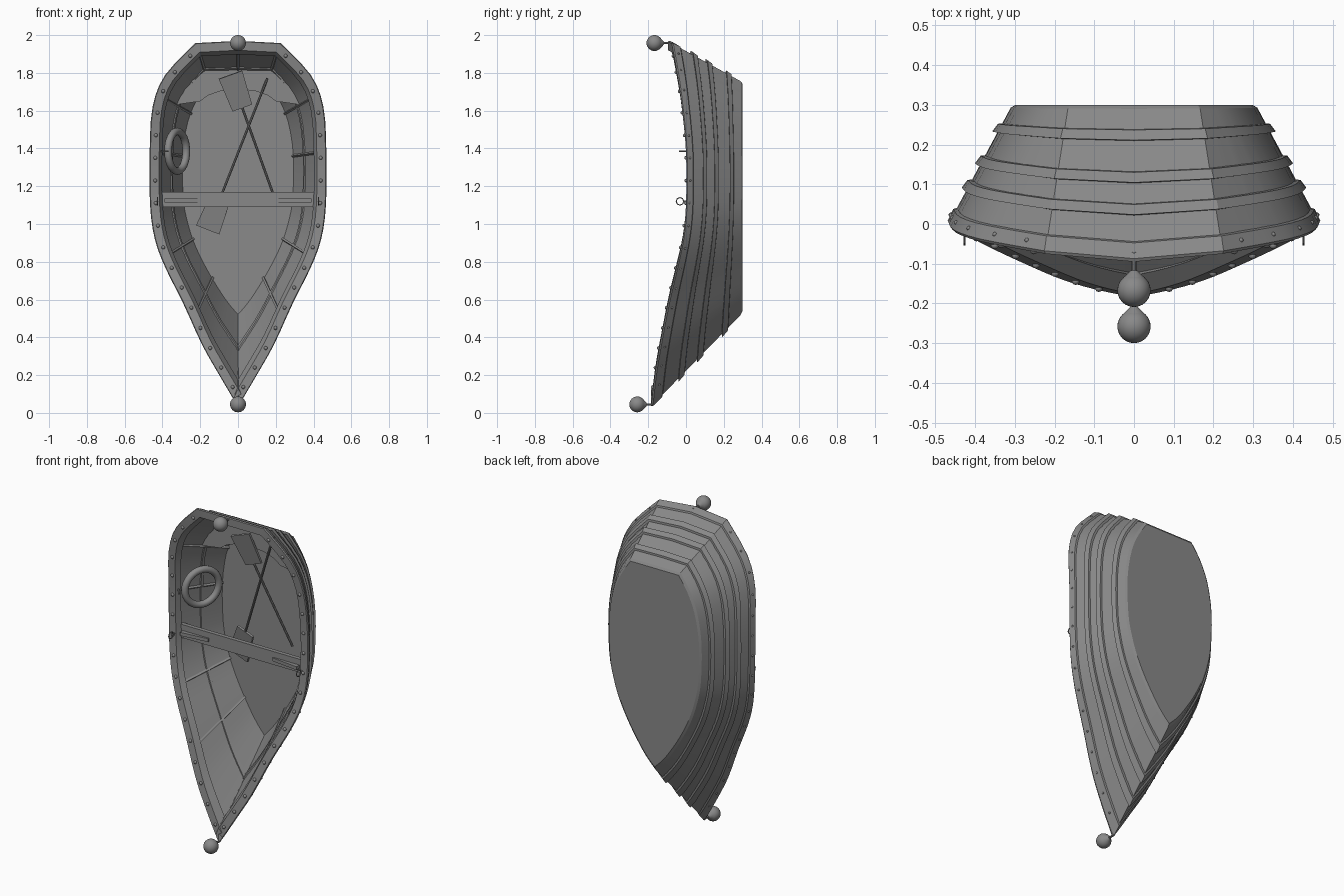
import bpy, bmesh, math
from mathutils import Vector, Matrix

if "Cube" in bpy.data.objects:
    bpy.data.objects.remove(bpy.data.objects["Cube"])

# stations from bow to transom: rim x, y, z, bottom x, z (bottom lies at y = 0.3)
ST = [(0, -.185, .03, 0, .53), (.10, -.165, .2, .055, .585), (.19, -.138, .36, .105, .65),
      (.29, -.095, .58, .175, .76), (.385, -.05, .77, .235, .88), (.44, -.018, .92, .275, 1.0),
      (.465, 0, 1.1, .30, 1.13), (.467, 0, 1.38, .305, 1.36), (.452, -.022, 1.62, .275, 1.54),
      (.385, -.045, 1.79, .225, 1.66), (.225, -.075, 1.958, .165, 1.75), (0, -.095, 1.97, 0, 1.75)]

# dark grey paint
GREY = bpy.data.materials.new("dark_grey")
GREY.diffuse_color = (.25, .25, .25, 1)
GREY.use_nodes = True
GREY.node_tree.nodes["Principled BSDF"].inputs["Base Color"].default_value = GREY.diffuse_color


def spline(n=3):
    out = []
    for i in range(10):
        a, b, c, d = (ST[max(0, min(10, k))] for k in (i - 1, i, i + 1, i + 2))
        for j in range(n):
            u = j / n
            out.append([.5 * (2*q + (r-p)*u + (2*p-5*q+4*r-s)*u*u + (3*q-p-3*r+s)*u**3)
                        for p, q, r, s in zip(a, b, c, d)])
    return out + [list(ST[10]), list(ST[11])]


HALF = spline()
LOOP = HALF + [[-h[0], h[1], h[2], -h[3], h[4]] for h in HALF[-2:0:-1]]


def ring(t, off=0.0):
    """Hull outline at height t (0 bottom, 1 rim), pushed outward by off."""
    p = [Vector((h[3], .3, h[4])).lerp(Vector(h[:3]), t) for h in LOOP]
    res = []
    for i, v in enumerate(p):
        d1, d2 = v - p[i - 1], p[(i + 1) % len(p)] - v
        n1 = Vector((d1.z, 0, -d1.x)).normalized()
        n2 = Vector((d2.z, 0, -d2.x)).normalized()
        res.append(v + (n1 + n2) / max(1 if off > 0 else .5, 1 + n1.dot(n2)) * off)
    return res


def finish(name, bm, angle=30):
    bmesh.ops.recalc_face_normals(bm, faces=bm.faces)
    me = bpy.data.meshes.new(name)
    bm.to_mesh(me)
    bm.free()
    me.materials.append(GREY)
    ob = bpy.data.objects.new(name, me)
    bpy.context.collection.objects.link(ob)
    bpy.ops.object.select_all(action='DESELECT')
    ob.select_set(True)
    bpy.context.view_layer.objects.active = ob
    bpy.ops.object.shade_smooth_by_angle(angle=math.radians(angle))
    return ob


def skin(name, profile, closed=True):
    bm = bmesh.new()
    rows = [[bm.verts.new(v) for v in ring(t, o)] for t, o in profile]
    n = len(LOOP)
    for k in range(len(rows) if closed else len(rows) - 1):
        a, b = rows[k], rows[(k + 1) % len(rows)]
        for i in range(n):
            bm.faces.new((a[i], a[(i + 1) % n], b[(i + 1) % n], b[i]))
    if not closed:
        bm.faces.new(rows[0])
        bm.faces.new(rows[-1])
    return finish(name, bm, 18)


def prism(bm, pts, vec):
    a = [bm.verts.new(p) for p in pts]
    b = [bm.verts.new(Vector(p) + Vector(vec)) for p in pts]
    bm.faces.new(a)
    bm.faces.new(b[::-1])
    for i in range(len(a)):
        j = (i + 1) % len(a)
        bm.faces.new((a[i], a[j], b[j], b[i]))


def rod(bm, a, b, r1, r2=None, seg=8):
    a, b = Vector(a), Vector(b)
    m = Matrix.Translation((a + b) / 2) @ (b - a).to_track_quat('Z', 'Y').to_matrix().to_4x4()
    bmesh.ops.create_cone(bm, cap_ends=True, segments=seg, radius1=r1,
                          radius2=r1 if r2 is None else r2, depth=(b - a).length, matrix=m)


def torus(bm, m, R, r, n=32, k=12):
    g = [[bm.verts.new(m @ Vector(((R + r*math.cos(b)) * math.cos(a), (R + r*math.cos(b)) * math.sin(a), r*math.sin(b))))
          for b in (2*math.pi*j/k for j in range(k))] for a in (2*math.pi*i/n for i in range(n))]
    for i in range(n):
        for j in range(k):
            x, y = (i + 1) % n, (j + 1) % k
            bm.faces.new((g[i][j], g[x][j], g[x][y], g[i][y]))


# hull shell with flat bottom and inner floor
skin("hull", [(0, -.008), (.025, 0), (.97, -.002), (.97, -.035), (.1, -.028)], closed=False)
# gunwale around the rim
skin("gunwale", [(1, -.05), (1, -.004), (.98, .004), (.88, .006), (.86, -.012), (.9, -.05)])
# lapped plank edges and inner stringer
for i, t in enumerate((.19, .46, .665)):
    skin(f"plank_edge_{i + 1}", [(t - .035, -.005), (t - .03, .010), (t + .035, .014), (t + .04, -.005)])
skin("inner_stringer", [(.47, -.02), (.47, -.038), (.51, -.038), (.51, -.02)])

# ribs on the inner walls
bm = bmesh.new()
top, low = ring(.93, -.036), ring(.1, -.032)
side = range(1, len(HALF) - 1)
picks = [min(side, key=lambda i: abs(HALF[i][2] - z)) for z in (.48, .8, 1.37, 1.69, 1.958)]
for i in [j for p in picks for j in (p, len(LOOP) - p)] + [len(HALF) - 1]:
    rod(bm, top[i], low[i], .008, seg=4)
finish("ribs", bm)

# rivets on the front and side of the gunwale
bm = bmesh.new()
front, outer = ring(1, -.03), ring(.93, .004)
dist = .06
for i in range(len(HALF) - 2):
    seg = (front[i + 1] - front[i]).length
    while dist < seg:
        for src, r in ((front, .010), (outer, .006)):
            p = src[i].lerp(src[i + 1], dist / seg)
            for s in (1, -1):
                bmesh.ops.create_uvsphere(bm, u_segments=10, v_segments=6, radius=r,
                                          matrix=Matrix.Translation((s * p.x, p.y, p.z)))
        dist += .12
    dist -= seg
finish("rivets", bm, 60)

# middle seat with wedge brackets
bm = bmesh.new()
prism(bm, [(-.42, .03, 1.09), (.42, .03, 1.09), (.42, .03, 1.17), (-.42, .03, 1.17)], (0, .025, 0))
finish("middle_seat", bm)
bm = bmesh.new()
for s in (1, -1):
    prism(bm, [(s*.215, .032, 1.115), (s*.215, .022, 1.115), (s*.39, .002, 1.115), (s*.39, .032, 1.115)], (0, 0, .02))
finish("seat_brackets", bm)

# stern seat: curved front edge, back follows the inner hull at the same depth
bm = bmesh.new()
edge = [(.27, 1.64), (.2, 1.65), (.16, 1.68), (.09, 1.705), (0, 1.713)]
inner = [[a.lerp(b, (.125 - a.y) / (b.y - a.y)) for a, b in zip(ring(.1, -.02), ring(.97, -.02))][i]
         for i in range(len(HALF) - 1)]
back = [(v.x, v.z) for v in inner[::-1] if v.z > 1.6]
right = back + edge
outline = right + [(-x, z) for x, z in right[-2::-1]]
prism(bm, [(x, .12, z) for x, z in outline], (0, .015, 0))
finish("stern_seat", bm)

# oarlocks
bm = bmesh.new()
for s in (1, -1):
    torus(bm, Matrix.Translation((s*.427, -.032, 1.12)) @ Matrix.Rotation(math.pi/2, 4, 'Y'), .02, .003, 8, 6)
    rod(bm, (s*.427, -.012, 1.12), (s*.427, .02, 1.12), .005)
finish("oarlocks", bm)

# life ring leaning on the left wall, with its peg
bm = bmesh.new()
tilt = Vector((.27, -.14, 0)).to_track_quat('Z', 'Y').to_matrix().to_4x4()
torus(bm, Matrix.Translation((-.322, .115, 1.385)) @ tilt, .105, .02)
finish("life_ring", bm, 60)
bm = bmesh.new()
rod(bm, (-.42, .03, 1.385), (-.37, -.035, 1.385), .005)
finish("ring_peg", bm)


# crossed oars
def oar(name, handle, tip):
    h, t = Vector(handle), Vector(tip)
    d = (t - h).normalized()
    w = d.cross(Vector((0, 1, 0))).normalized()
    n = w.cross(d).normalized() * .014
    bm = bmesh.new()
    rod(bm, h, t - d * .17, .007)
    prism(bm, [t + w*.066 - n/2, t - w*.066 - n/2, t - d*.19 - w*.055 - n/2, t - d*.19 + w*.055 - n/2], n)
    finish(name, bm)


oar("oar_1", (.2, .235, 1.12), (-.04, .08, 1.79))
oar("oar_2", (.155, .09, 1.77), (-.16, .235, .97))

# ball knobs at bow and stern
for name, y, z, root in (("bow_ball", -.258, .045, -.17), ("stern_ball", -.167, 1.958, -.07)):
    bm = bmesh.new()
    bmesh.ops.create_uvsphere(bm, u_segments=24, v_segments=16, radius=.042, matrix=Matrix.Translation((0, y, z)))
    rod(bm, (0, y + .028, z), (0, y + .05, z), .031, .008, 16)
    rod(bm, (0, y + .04, z), (0, root, z), .006)
    finish(name, bm, 40)
